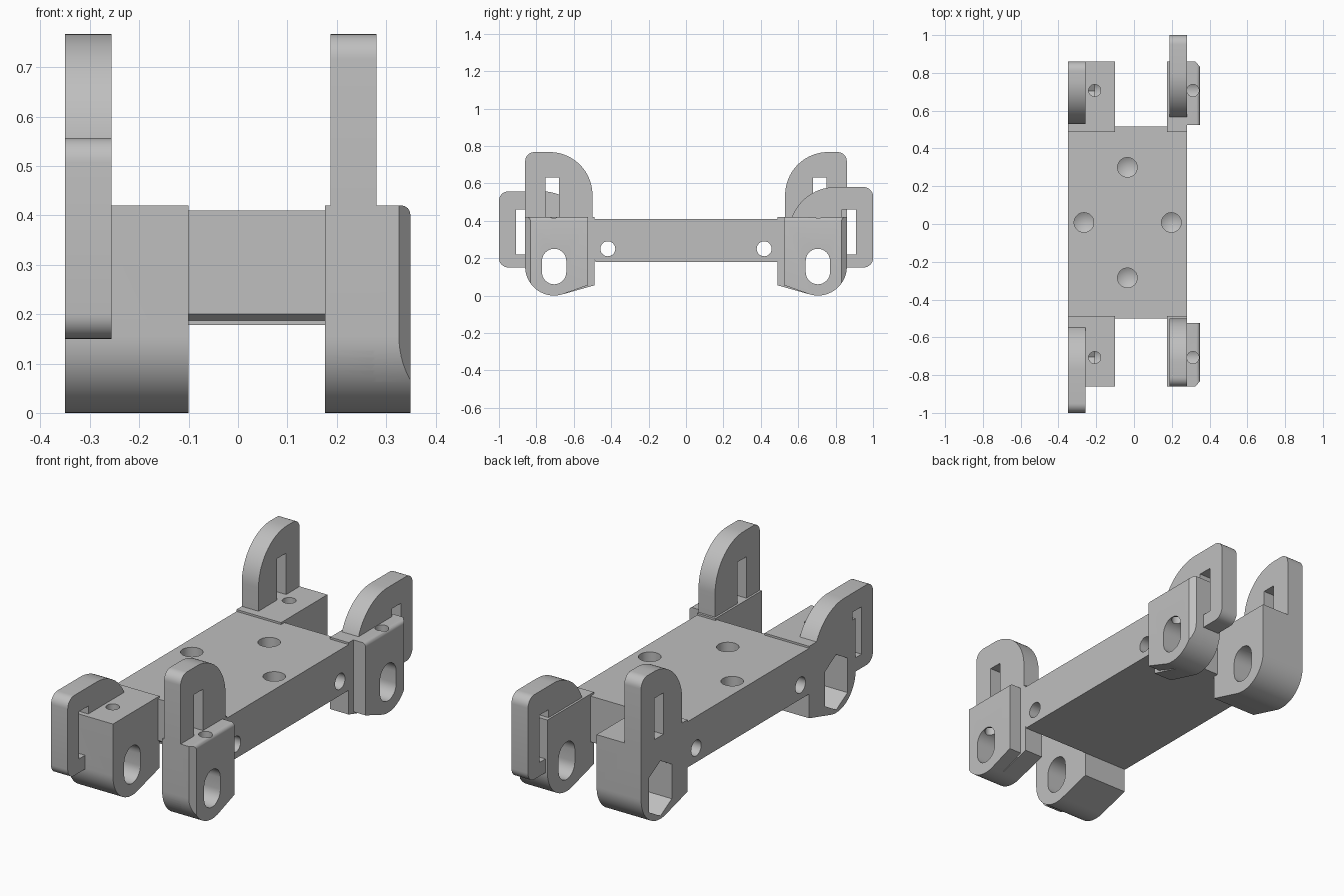
import bpy, bmesh
from math import radians, sin, cos

cube = bpy.data.objects.get("Cube")
if cube:
    bpy.data.objects.remove(cube, do_unlink=True)

grey = bpy.data.materials.new("plain grey")
grey.use_nodes = True
grey.diffuse_color = (0.52, 0.52, 0.52, 1)
bsdf = next(n for n in grey.node_tree.nodes if n.type == "BSDF_PRINCIPLED")
bsdf.inputs["Base Color"].default_value = grey.diffuse_color


def arc(cy, cz, r, a0, a1, n=12):
    steps = [radians(a0 + (a1 - a0) * i / n) for i in range(n + 1)]
    return [(cy + r * cos(a), cz + r * sin(a)) for a in steps]


def finish(bm, name):
    bmesh.ops.recalc_face_normals(bm, faces=bm.faces)
    mesh = bpy.data.meshes.new(name)
    bm.to_mesh(mesh)
    bm.free()
    mesh.materials.append(grey)
    ob = bpy.data.objects.new(name, mesh)
    bpy.context.collection.objects.link(ob)
    return ob


def prism(name, pts, x0, x1, s=1, round_top=0):
    """Extrude a side profile (distance out, height) along x; s picks the end."""
    bm = bmesh.new()
    face = bm.faces.new([bm.verts.new((x0, s * v, z)) for v, z in pts])
    ext = bmesh.ops.extrude_face_region(bm, geom=[face])["geom"]
    moved = [g for g in ext if isinstance(g, bmesh.types.BMVert)]
    bmesh.ops.translate(bm, verts=moved, vec=(x1 - x0, 0, 0))
    if round_top:
        top = max(z for v, z in pts) - 1e-4
        edges = [e for e in bm.edges
                 if all(v.co.z > top and v.co.x > x1 - 1e-4 for v in e.verts)]
        bmesh.ops.bevel(bm, geom=edges, offset=round_top, segments=4,
                        profile=0.5, affect="EDGES")
    return finish(bm, name)


def drill(x, y, z0, z1, r, tip=0):
    """Vertical drill with an optional conical tip."""
    bm = bmesh.new()
    rings = [[bm.verts.new((x + v, y + w, z)) for v, w in arc(0, 0, r, 0, 360, 32)[:-1]]
             for z in (z0, z1)]
    bm.faces.new(rings[1])
    point = bm.verts.new((x, y, z0 - tip)) if tip else None
    if not tip:
        bm.faces.new(rings[0])
    for i in range(32):
        j = (i + 1) % 32
        bm.faces.new((rings[0][i], rings[0][j], rings[1][j], rings[1][i]))
        if tip:
            bm.faces.new((rings[0][j], rings[0][i], point))
    return finish(bm, "drill")


def combine(ob, tools, operation):
    """Apply boolean tools to ob and remove the tools."""
    for tool in tools:
        mod = ob.modifiers.new("bool", "BOOLEAN")
        mod.operation, mod.solver, mod.object = operation, "EXACT", tool
        bpy.context.view_layer.update()
        deps = bpy.context.evaluated_depsgraph_get()
        mesh = bpy.data.meshes.new_from_object(ob.evaluated_get(deps))
        ob.modifiers.clear()
        ob.data = mesh
        bpy.data.objects.remove(tool, do_unlink=True)


def shade(ob):
    bpy.ops.object.select_all(action="DESELECT")
    ob.select_set(True)
    bpy.context.view_layer.objects.active = ob
    bpy.ops.object.shade_smooth_by_angle(angle=radians(30))


# Side profiles
def block_profile(v0):
    return ([(v0, 0.42), (v0, 0.055)] + arc(0.705, 0.155, 0.155, 255, 360, 20)
            + [(0.86, 0.42)])


def tall_profile(v0):
    return ([(v0, 0.3), (0.84, 0.3), (0.86, 0.32)] + arc(0.81, 0.717, 0.05, 0, 90, 8)
            + arc(v0 + 0.23, 0.537, 0.23, 90, 180, 24))


def low_profile(v0, top):
    return ([(0.62, 0.15)] + arc(0.95, 0.2, 0.05, -90, 0, 8)
            + arc(0.95, top - 0.05, 0.05, 0, 90, 8)
            + arc(v0 + 0.27, top - 0.25, 0.25, 90, 180, 24))


def box_profile(v0, v1, z0, z1):
    return [(v0, z0), (v1, z0), (v1, z1), (v0, z1)]


def slot_profile():
    return arc(0.705, 0.185, 0.065, 0, 180, 16) + arc(0.705, 0.125, 0.065, 180, 360, 16)


def hex_profile():
    return arc(0.705, 0.19, 0.105, 30, 150, 2) + arc(0.705, 0.12, 0.105, 210, 330, 2)


# Central deck with blind holes on top and cross holes through the sides
deck = prism("deck", [(-0.50, 0.41), (-0.50, 0.2), (-0.485, 0.187), (-0.485, 0.178),
                      (0.515, 0.178), (0.515, 0.41)], -0.35, 0.28)
cuts = [drill(x, y, 0.33, 0.5, 0.052, 0.03)
        for x, y in ((-0.035, 0.3), (-0.035, -0.285), (-0.265, 0.008), (0.198, 0.008))]
cuts += [prism("cross_hole", arc(y, 0.25, 0.04, 0, 360, 32)[:-1], -0.5, 0.5)
         for y in (-0.418, 0.418)]
combine(deck, cuts, "DIFFERENCE")
shade(deck)

# Four corner brackets: name, end, is right side, tall plate, inner edge, plate profile
brackets = [
    ("front_right_bracket", -1, True, True, tall_profile(0.50)),
    ("front_left_bracket", -1, False, False, low_profile(0.50, 0.557)),
    ("back_right_bracket", 1, True, False, low_profile(0.53, 0.58)),
    ("back_left_bracket", 1, False, True, tall_profile(0.53)),
]
for name, s, right, tall, profile in brackets:
    # Upright plate with its rectangular window
    px = (0.187, 0.28) if right else (-0.35, -0.256)
    plate = prism("plate", profile, *px, s)
    window = (box_profile(0.68, 0.752, 0.4, 0.63) if tall
              else box_profile(0.835, 0.908, 0.22, 0.46))
    combine(plate, [prism("window", window, -0.5, 0.5, s)], "DIFFERENCE")

    # Mounting block, with a thicker chamfered boss on the right side
    bx = (0.176, 0.28) if right else (-0.35, -0.1)
    bracket = prism(name, block_profile(0.488), *bx, s)
    parts = [plate]
    if right:
        boss = prism("boss", block_profile(0.525), 0.27, 0.349, s, 0.018)
        bm = bmesh.new()
        lo = [bm.verts.new((x, s * v, -0.1))
              for x, v in ((0.325, 0.861), (0.4, 0.861), (0.351, 0.83))]
        face = bm.faces.new(lo)
        ext = bmesh.ops.extrude_face_region(bm, geom=[face])["geom"]
        bmesh.ops.translate(bm, vec=(0, 0, 0.7),
                            verts=[g for g in ext if isinstance(g, bmesh.types.BMVert)])
        combine(boss, [finish(bm, "chamfer")], "DIFFERENCE")
        parts.insert(0, boss)
    combine(bracket, parts, "UNION")

    # Axle slot, set-screw hole and nut pocket
    cuts = [prism("slot", slot_profile(), -0.5, 0.5, s),
            drill(0.312 if right else -0.208, s * 0.707, 0.2, 0.44, 0.032)]
    if not right:
        cuts.append(prism("nut_pocket", hex_profile(), -0.5, -0.21, s))
    combine(bracket, cuts, "DIFFERENCE")
    shade(bracket)
